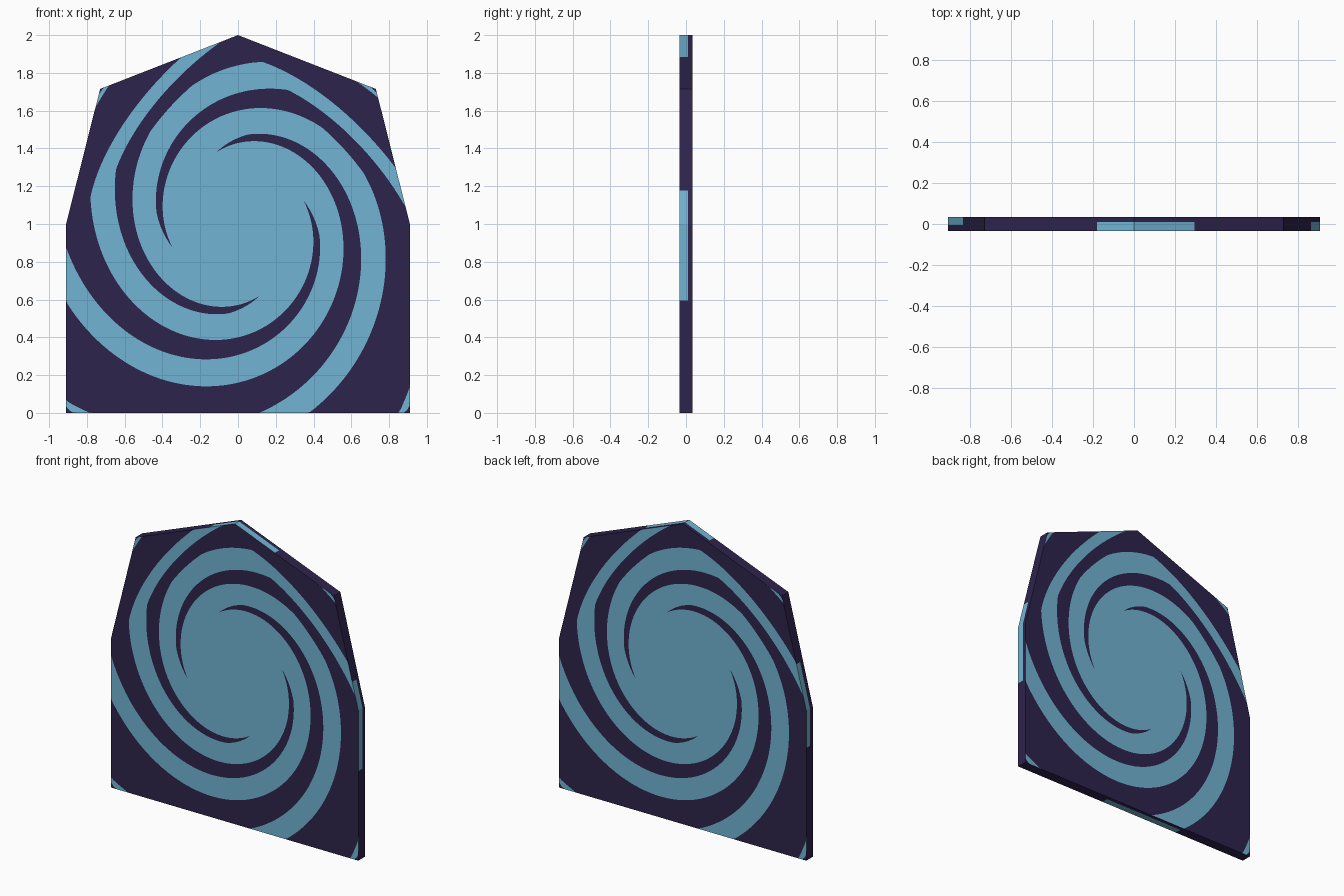
import bpy, bmesh, math

if "Cube" in bpy.data.objects:
    bpy.data.objects.remove(bpy.data.objects["Cube"])

T = 0.034                      # half thickness of the panel


def material(name, rgb):
    m = bpy.data.materials.new(name)
    m.diffuse_color = (*rgb, 1.0)
    m.use_nodes = True
    m.node_tree.nodes["Principled BSDF"].inputs["Base Color"].default_value = m.diffuse_color
    return m


def inner_edge(t):
    # inner border of a dark arm; t counts clockwise quarter turns
    return 0.44 * 1.4 ** t


def outer_edge(t):
    if t < 0:                  # arm tapers to a point
        return inner_edge(t) + 0.037 * max(0.0, 1 + t / 0.28)
    return 0.477 * 1.5 ** t * (1 + 0.15 * max(0.0, t - 2))


def limit(deg):
    # distance to the border of the unit square along a ray
    a = math.radians(deg)
    return 1 / max(abs(math.cos(a)), abs(math.sin(a)))


def place(deg, r):
    # unit square to panel outline: the two upper corners are pulled in
    a = math.radians(deg)
    u, v = r * math.cos(a), r * math.sin(a)
    c = max(0.0, abs(u) + v - 1)
    return math.copysign(0.91 * abs(u) - 0.18 * c, u), 1 + v - 0.285 * c


def ray_radii(deg, t):
    radii = [0.0]
    for k in range(-1, 4):
        radii += [inner_edge(t + k), outer_edge(t + k)]
    radii.append(9.0)
    return [min(r, limit(deg)) for r in radii]


bm = bmesh.new()


def add_face(points, mat):
    clean = []
    for p in points:
        if all((sum((a - b) ** 2 for a, b in zip(p, q))) > 1e-10 for q in clean):
            clean.append(p)
    if len(clean) > 2:
        f = bm.faces.new([bm.verts.new(p) for p in clean])
        f.material_index = mat


for step in range(360):
    d0, d1 = 83 - step, 82 - step
    t0 = (step % 90) / 90
    ra, rb = ray_radii(d0, t0), ray_radii(d1, t0 + 1 / 90)

    # front spiral, and the same spiral turned half round for the back
    for i in range(len(ra) - 1):
        quad = [place(d0, ra[i]), place(d0, ra[i + 1]),
                place(d1, rb[i + 1]), place(d1, rb[i])]
        for s in (1, -1):
            add_face([(s * x, -s * T, z) for x, z in quad], i % 2)

    # rim: a light patch around the middle of every side
    (xa, za), (xb, zb) = place(d0, limit(d0)), place(d1, limit(d1))
    side = round((d0 - 0.5) / 90) % 4          # 0 right, 1 top, 2 left, 3 bottom
    off = (d0 - 0.5 + 45) % 90 - 45
    lit = -22 < off < 14
    ys = (-T, -0.004, 0.01, T)
    for b in range(3):
        light = lit and (b >= 1 if side == 2 else b <= 1)
        add_face([(xa, ys[b], za), (xb, ys[b], zb),
                  (xb, ys[b + 1], zb), (xa, ys[b + 1], za)], 0 if light else 1)

bmesh.ops.remove_doubles(bm, verts=bm.verts, dist=1e-5)
bmesh.ops.recalc_face_normals(bm, faces=bm.faces)

mesh = bpy.data.meshes.new("spiral_panel")
bm.to_mesh(mesh)
bm.free()
mesh.materials.append(material("light_blue", (0.165, 0.456, 0.651)))
mesh.materials.append(material("dark_purple", (0.027, 0.017, 0.072)))
panel = bpy.data.objects.new("spiral_panel", mesh)
bpy.context.collection.objects.link(panel)
